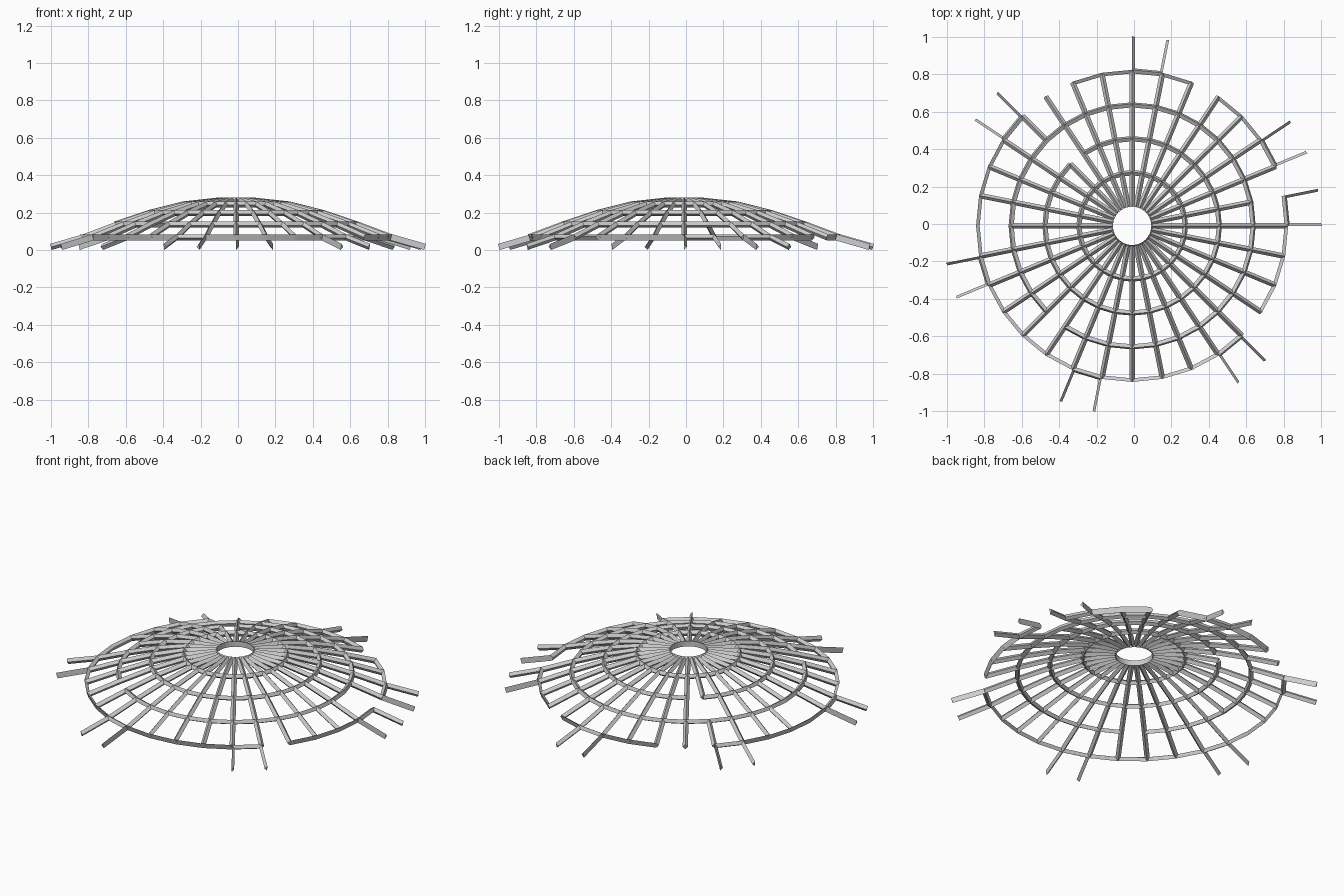
import bpy, math
from mathutils import Vector

if "Cube" in bpy.data.objects:
    bpy.data.objects.remove(bpy.data.objects["Cube"])

N = 32                      # ribs around the dome
CX, CY = -0.01, -0.01
RAD = [0.1025, 0.284, 0.466, 0.647, 0.829, 1.01]
HGT = [0.263, 0.243, 0.197, 0.136, 0.068, 0.0165]
W, H = 0.0145, 0.0168       # half width and half height of a bar

LONG = {0, 1, 2, 3, 7, 8, 12, 13, 17, 18, 22, 23, 27, 28}   # ribs that reach the rim
PANELS = {0, 2, 7, 12, 17, 22, 27}                          # first rib of each rim pair
NO_RIB = {(3, 1), (3, 16), (2, 12)}                         # missing rib pieces (ring, rib)
NO_RING = {(4, 1), (4, 5), (4, 10), (4, 11), (4, 28), (3, 20), (2, 11)}


def frame(i, k):
    """Position, outward slope, sideways and normal directions at a joint."""
    a = 2 * math.pi * k / N
    out = Vector((math.cos(a), math.sin(a), 0))
    side = Vector((-math.sin(a), math.cos(a), 0))
    lo, hi = max(i - 1, 0), min(i + 1, 5)
    slope = (HGT[hi] - HGT[lo]) / (RAD[hi] - RAD[lo])
    if i == 0:
        slope = 0
    tan = (out + Vector((0, 0, slope))).normalized()
    pos = out * RAD[i] + Vector((CX, CY, HGT[i]))
    return pos, tan, side, tan.cross(side)


def bar(verts, faces, ends, plus, minus):
    """Ridged bar; a rim bar has only one half and a flat outer face."""
    base = len(verts)
    n = 2 + plus + minus
    for pos, lateral, nor in ends:
        sec = [pos + nor * H]
        if plus:
            sec.append(pos + lateral * W)
        sec.append(pos - nor * H)
        if minus:
            sec.append(pos - lateral * W)
        verts.extend(sec)
    for j in range(n):
        q = (j + 1) % n
        faces.append((base + j, base + q, base + n + q, base + n + j))
    faces.append(tuple(base + j for j in reversed(range(n))))
    faces.append(tuple(base + n + j for j in range(n)))


def make(name, verts, faces):
    me = bpy.data.meshes.new(name)
    me.from_pydata([tuple(v) for v in verts], [], faces)
    import bmesh
    bm = bmesh.new()
    bm.from_mesh(me)
    bmesh.ops.recalc_face_normals(bm, faces=bm.faces)
    bm.to_mesh(me)
    bm.free()
    bpy.context.collection.objects.link(bpy.data.objects.new(name, me))


# Radial ribs
verts, faces = [], []
for k in range(N):
    for i in range(5):
        if (i, k) in NO_RIB or (i == 4 and k not in LONG):
            continue
        ends = []
        for j in (i, i + 1):
            p, t, s, n = frame(j, k)
            ends.append((p, s, n))
        plus = i < 4 or k in PANELS
        minus = i < 4 or (k - 1) % N in PANELS
        bar(verts, faces, ends, plus, minus)
make("radial_ribs", verts, faces)

# Concentric rings
names = ["hub_ring", "inner_ring", "middle_ring", "wide_ring", "outer_ring"]
for i, name in enumerate(names):
    verts, faces = [], []
    for k in range(N):
        if (i, k) in NO_RING:
            continue
        ends = []
        for j in (k, k + 1):
            p, t, s, n = frame(i, j)
            ends.append((p, t, n))
        bar(verts, faces, ends, i < 4 or k in PANELS, i > 0)
    make(name, verts, faces)
